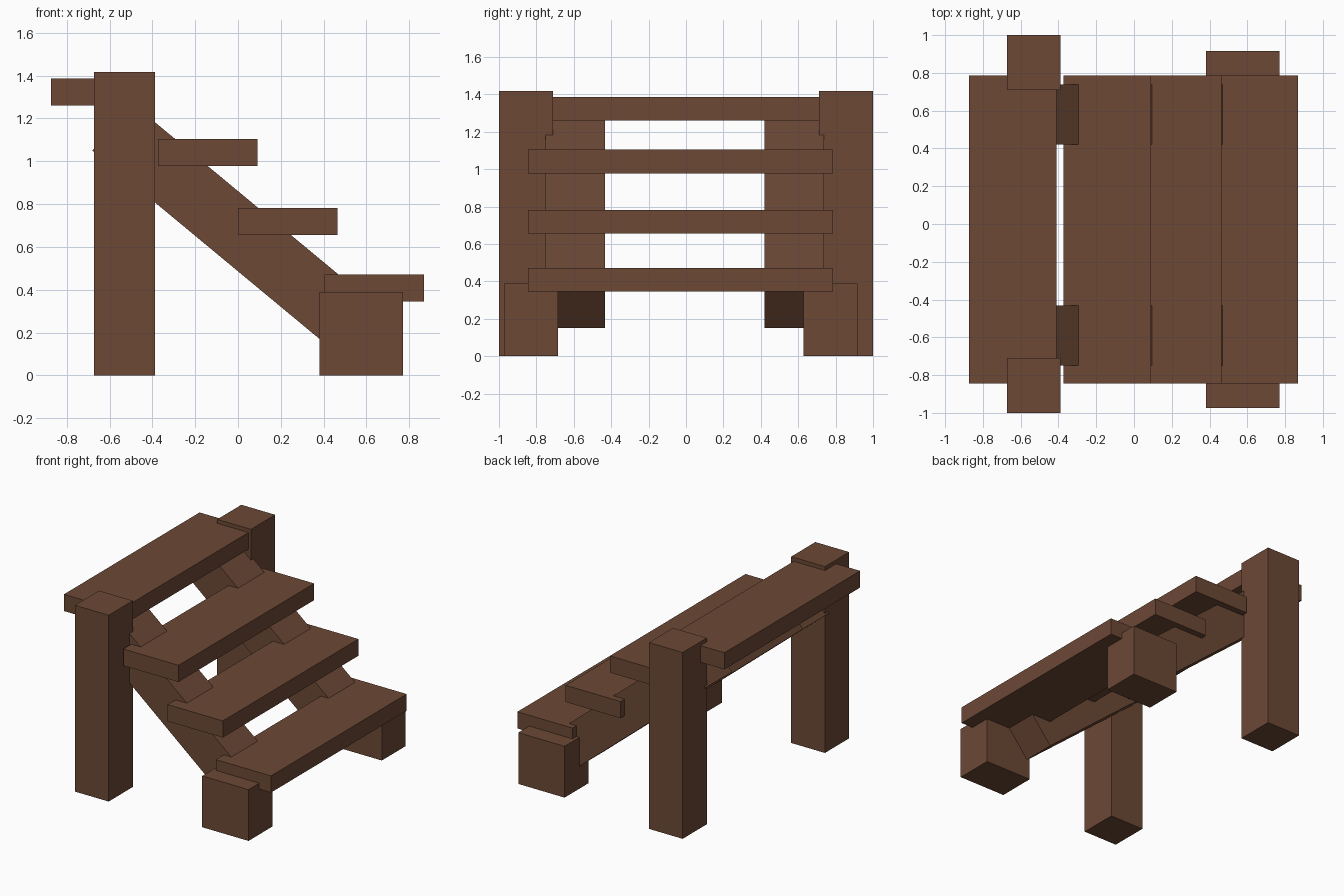
import bpy, bmesh

if "Cube" in bpy.data.objects:
    bpy.data.objects.remove(bpy.data.objects["Cube"])

wood = bpy.data.materials.new("brown wood")
wood.diffuse_color = (0.15, 0.065, 0.036, 1)
wood.use_nodes = True
wood.node_tree.nodes["Principled BSDF"].inputs["Base Color"].default_value = wood.diffuse_color


def prism(name, profile, y0, y1):
    """Extrude an x/z profile from y0 to y1."""
    bm = bmesh.new()
    face = bm.faces.new([bm.verts.new((x, y0, z)) for x, z in profile])
    ext = bmesh.ops.extrude_face_region(bm, geom=[face])
    moved = [v for v in ext["geom"] if isinstance(v, bmesh.types.BMVert)]
    bmesh.ops.translate(bm, verts=moved, vec=(0, y1 - y0, 0))
    bmesh.ops.recalc_face_normals(bm, faces=bm.faces)
    mesh = bpy.data.meshes.new(name)
    bm.to_mesh(mesh)
    bm.free()
    mesh.materials.append(wood)
    obj = bpy.data.objects.new(name, mesh)
    bpy.context.collection.objects.link(obj)
    return obj


def box(name, x0, x1, y0, y1, z0, z1):
    return prism(name, [(x0, z0), (x1, z0), (x1, z1), (x0, z1)], y0, y1)


# Treads, lowest to highest
for i, (x, z) in enumerate([(0.405, 0.345), (0.0, 0.655), (-0.373, 0.978), (-0.873, 1.26)]):
    box(f"tread_{i + 1}", x, x + 0.464, -0.845, 0.785, z, z + 0.127)

# Tall posts at the upper end
for side, y in (("front", -1.0), ("back", 0.71)):
    box(f"{side}_post", -0.672, -0.388, y, y + 0.29, 0, 1.417)

# Short foot blocks at the lower end
for side, y in (("front", -0.973), ("back", 0.628)):
    box(f"{side}_foot_block", 0.38, 0.77, y, y + 0.288, 0, 0.39)

# Sloping stringers with square-cut ends
slope = [(-0.68, 1.05), (0.405, 0.15), (0.589, 0.372), (-0.496, 1.272)]
for side, y in (("front", -0.75), ("back", 0.42)):
    prism(f"{side}_stringer", slope, y, y + 0.318)
